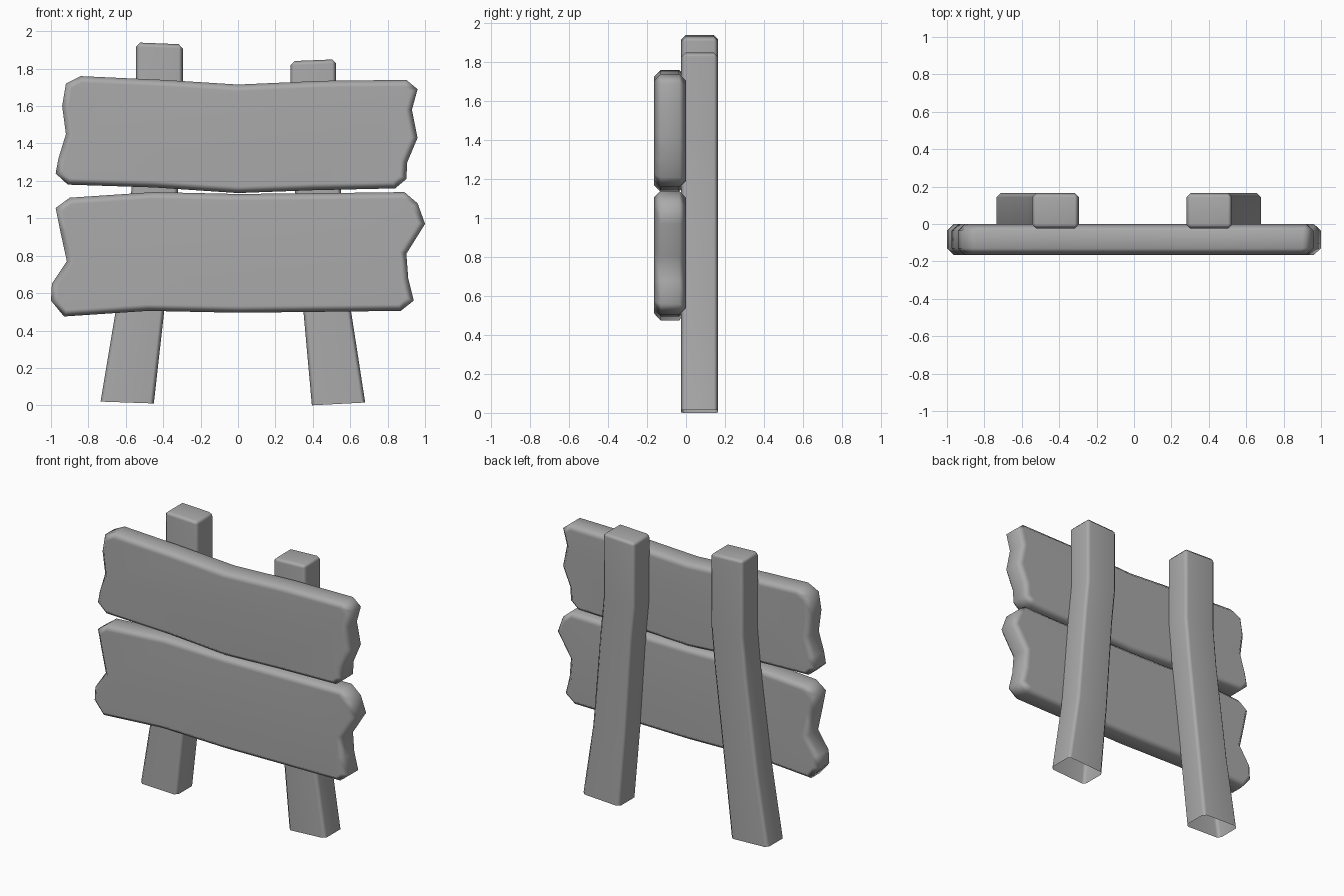
import bpy
import bmesh

cube = bpy.data.objects.get("Cube")
if cube:
    bpy.data.objects.remove(cube, do_unlink=True)

grey = bpy.data.materials.new("plain grey")
grey.use_nodes = True
colour = (0.4, 0.4, 0.4, 1)
grey.diffuse_color = colour
grey.node_tree.nodes["Principled BSDF"].inputs["Base Color"].default_value = colour


def finish(bm, name):
    """Turn the mesh into a smooth grey object with flat-looking large faces."""
    bmesh.ops.recalc_face_normals(bm, faces=bm.faces)
    for f in bm.faces:
        f.smooth = True
    mesh = bpy.data.meshes.new(name)
    bm.to_mesh(mesh)
    bm.free()
    mesh.materials.append(grey)
    obj = bpy.data.objects.new(name, mesh)
    bpy.context.collection.objects.link(obj)
    obj.modifiers.new("Weighted normals", "WEIGHTED_NORMAL")


def plank(name, outline, front=-0.165, back=0.0):
    """Extrude a ragged outline and chamfer both rims."""
    bm = bmesh.new()
    face = bm.faces.new([bm.verts.new((x, front, z)) for x, z in outline])
    ext = bmesh.ops.extrude_face_region(bm, geom=[face], use_keep_orig=True)
    for v in ext["geom"]:
        if isinstance(v, bmesh.types.BMVert):
            v.co.y = back
    bmesh.ops.recalc_face_normals(bm, faces=bm.faces)
    rims = [e for e in bm.edges if abs(e.verts[0].co.y - e.verts[1].co.y) < 0.001]
    bmesh.ops.bevel(bm, geom=rims, offset=0.035, segments=1, affect="EDGES", profile=0.5)
    finish(bm, name)


def post(name, sections, front=-0.025, back=0.165):
    """Stack rectangular rings, close the top and leave the foot open."""
    bm = bmesh.new()
    rings = []
    for xl, zl, xr, zr in sections:
        corners = ((xl, front, zl), (xr, front, zr), (xr, back, zr), (xl, back, zl))
        rings.append([bm.verts.new(c) for c in corners])
    for low, high in zip(rings, rings[1:]):
        for i in range(4):
            j = (i + 1) % 4
            bm.faces.new((low[i], low[j], high[j], high[i]))
    bm.faces.new(rings[-1])
    bmesh.ops.recalc_face_normals(bm, faces=bm.faces)
    sharp = [e for e in bm.edges if len(e.link_faces) == 2 and e.calc_face_angle() > 1]
    bmesh.ops.bevel(bm, geom=sharp, offset=0.022, segments=1, affect="EDGES", profile=0.5)
    finish(bm, name)


# Two ragged boards
plank("upper_board", [
    (-0.84, 1.76), (-0.92, 1.72), (-0.94, 1.6), (-0.92, 1.45), (-0.96, 1.32),
    (-0.975, 1.24), (-0.91, 1.18), (-0.45, 1.165), (0, 1.135), (0.4, 1.15),
    (0.84, 1.16), (0.9, 1.21), (0.905, 1.3), (0.96, 1.43), (0.93, 1.58),
    (0.96, 1.69), (0.9, 1.74), (0.45, 1.735), (0, 1.715), (-0.4, 1.74)])
plank("lower_board", [
    (-0.9, 1.11), (-0.975, 1.055), (-0.95, 0.93), (-0.915, 0.77), (-0.995, 0.65),
    (-1, 0.56), (-0.93, 0.475), (-0.48, 0.505), (0, 0.495), (0.87, 0.505),
    (0.94, 0.56), (0.91, 0.68), (0.9, 0.81), (1, 0.97), (0.96, 1.08),
    (0.89, 1.14), (0.5, 1.135), (0, 1.13), (-0.45, 1.14)])

# Two leaning, bent posts
post("right_post", [
    (-0.735, 0.02, -0.45, 0.01), (-0.655, 0.5, -0.395, 0.5),
    (-0.57, 1.15, -0.32, 1.15), (-0.545, 1.42, -0.295, 1.42),
    (-0.545, 1.94, -0.295, 1.93)])
post("left_post", [
    (0.395, 0.0, 0.68, 0.015), (0.35, 0.5, 0.605, 0.5),
    (0.305, 1.15, 0.55, 1.15), (0.28, 1.4, 0.525, 1.4),
    (0.28, 1.84, 0.525, 1.85)])
